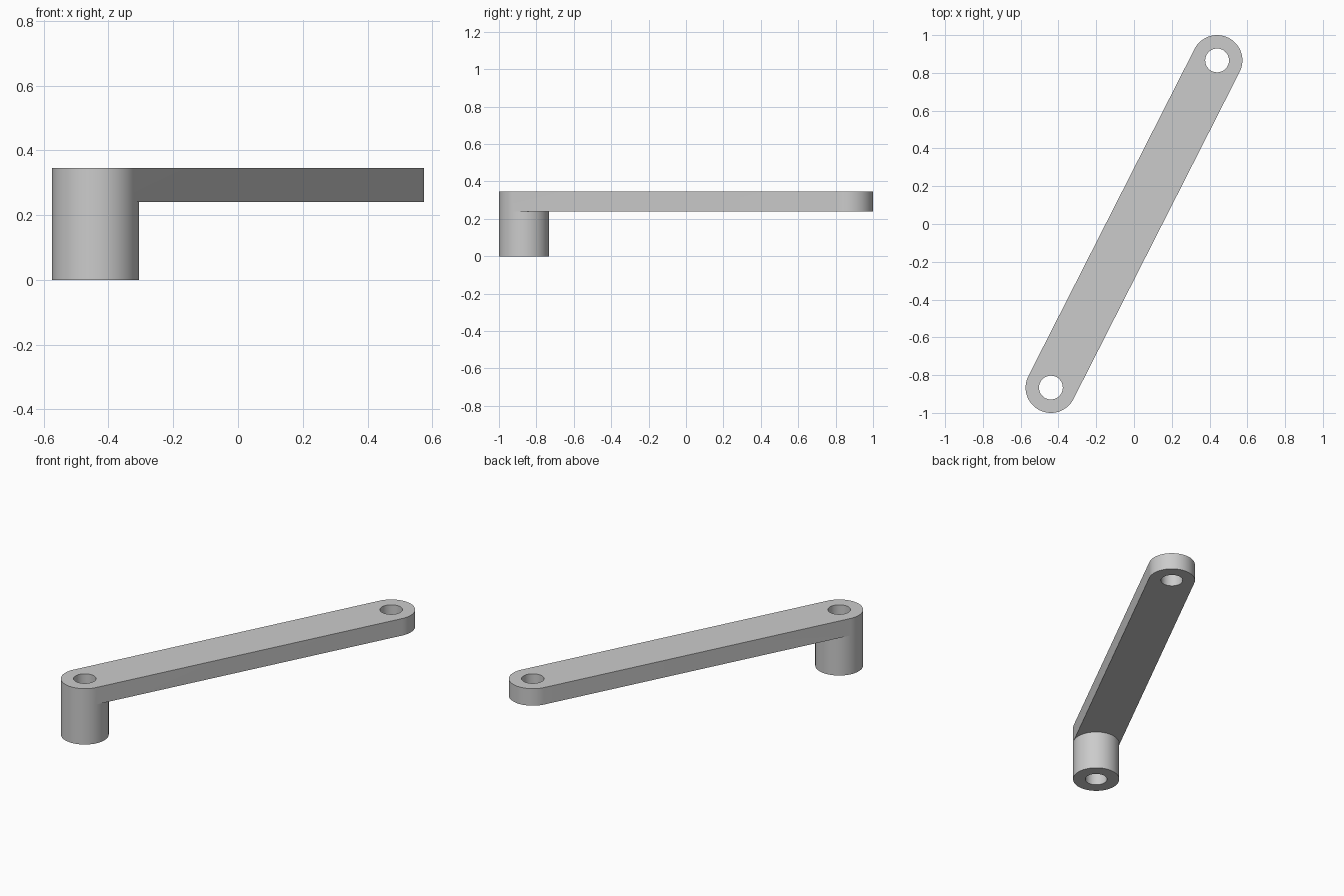
import bpy
import bmesh
from math import pi, sin, cos, atan2
from mathutils import Vector

if "Cube" in bpy.data.objects:
    bpy.data.objects.remove(bpy.data.objects["Cube"], do_unlink=True)

RADIUS, HOLE = 0.134, 0.063
ARM_BOTTOM, TOP = 0.24, 0.345
SEGMENTS = 64
far_end = Vector((0.44, 0.866))
near_end = -far_end
heading = atan2(far_end.y, far_end.x)


def arc(centre, radius, start, sweep, steps):
    """Points along an arc; angles are measured from the arm's direction."""
    angles = [heading + start + sweep * i / steps for i in range(steps + 1)]
    return [centre + radius * Vector((cos(a), sin(a))) for a in angles]


def circle(centre, radius):
    return arc(centre, radius, pi / 2, 2 * pi, SEGMENTS)[:-1]


def ring(bm, loop, z):
    verts = [bm.verts.new((p.x, p.y, z)) for p in loop]
    return verts, [bm.edges.new((v, verts[i - 1])) for i, v in enumerate(verts)]


def wall(bm, loop, z0, z1):
    low, high = ring(bm, loop, z0)[0], ring(bm, loop, z1)[0]
    for i in range(len(loop)):
        bm.faces.new((low[i - 1], low[i], high[i], high[i - 1]))


def cap(bm, loops, z):
    edges = [e for loop in loops for e in ring(bm, loop, z)[1]]
    normal = (0, 0, 1 if z == TOP else -1)
    bmesh.ops.triangle_fill(bm, edges=edges, use_beauty=True, normal=normal)


# Outlines: rounded bar, hollow boss, two through holes
half = SEGMENTS // 2
far_arc = arc(far_end, RADIUS, -pi / 2, pi, half)
outline = far_arc + arc(near_end, RADIUS, pi / 2, pi, half)
underside = far_arc + arc(near_end, RADIUS, pi / 2, -pi, half)
boss = circle(near_end, RADIUS)
near_hole, far_hole = circle(near_end, HOLE), circle(far_end, HOLE)

# One watertight arm with its boss
bm = bmesh.new()
wall(bm, outline, ARM_BOTTOM, TOP)
wall(bm, boss, 0, ARM_BOTTOM)
wall(bm, near_hole, 0, TOP)
wall(bm, far_hole, ARM_BOTTOM, TOP)
cap(bm, [outline, near_hole, far_hole], TOP)
cap(bm, [underside, far_hole], ARM_BOTTOM)
cap(bm, [boss, near_hole], 0)
bmesh.ops.remove_doubles(bm, verts=bm.verts, dist=0.0001)
bmesh.ops.recalc_face_normals(bm, faces=bm.faces)

mesh = bpy.data.meshes.new("lever_arm")
bm.to_mesh(mesh)
bm.free()
arm = bpy.data.objects.new("lever_arm", mesh)
bpy.context.collection.objects.link(arm)

# Plain grey metal
grey = bpy.data.materials.new("plain_grey")
grey.use_nodes = True
colour = (0.6, 0.6, 0.6, 1)
grey.diffuse_color = colour
grey.node_tree.nodes["Principled BSDF"].inputs["Base Color"].default_value = colour
mesh.materials.append(grey)

bpy.context.view_layer.objects.active = arm
arm.select_set(True)
bpy.ops.object.shade_smooth_by_angle(angle=pi / 6)
